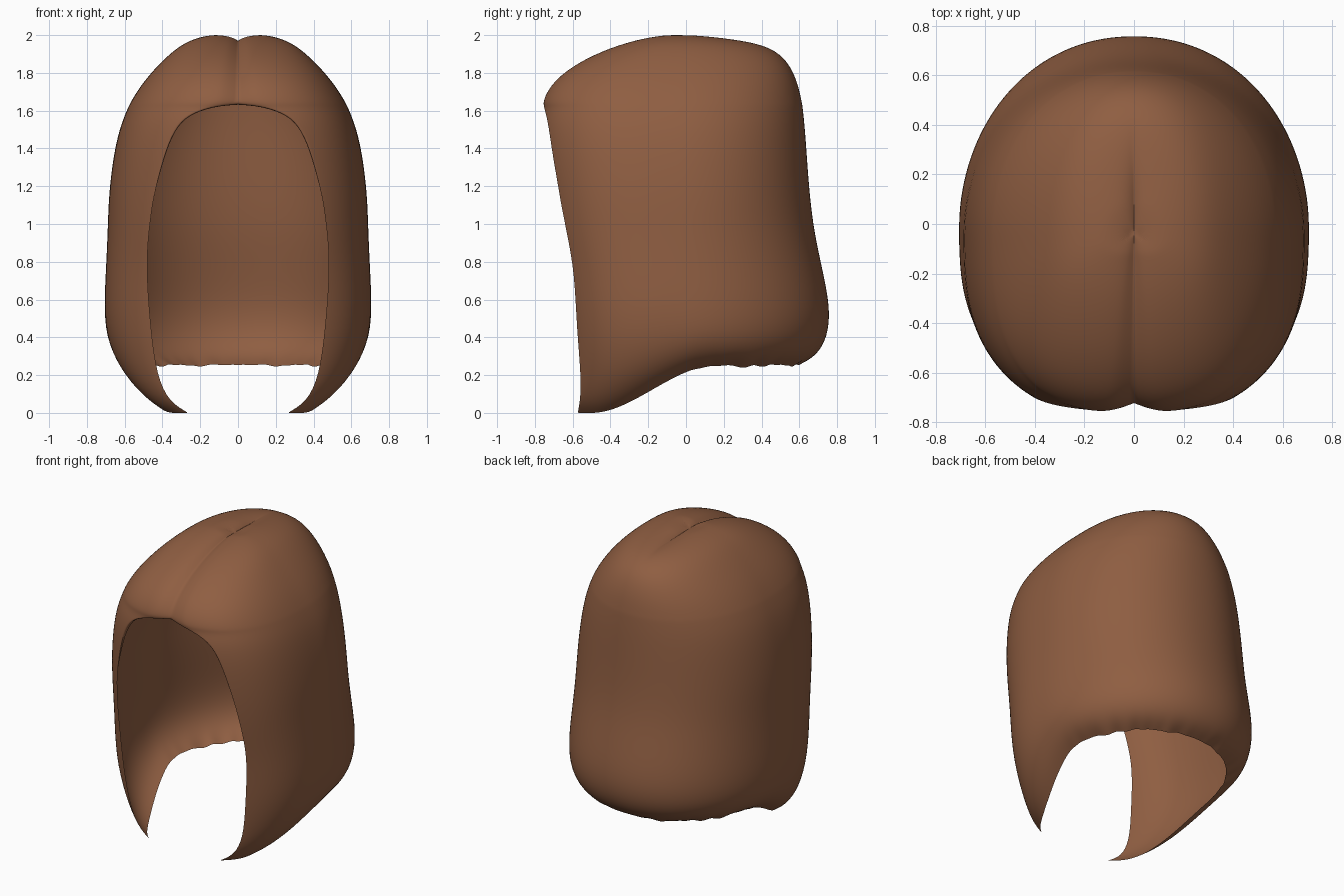
import bpy
import bmesh
import random
from math import sin, cos, asin, pi, exp
from mathutils import Vector

default_cube = bpy.data.objects.get("Cube")
if default_cube:
    bpy.data.objects.remove(default_cube)

random.seed(3)
COLUMNS = 44
CENTRE_Y = -0.05
FRONT_POWER, BACK_POWER = 2.7, 2.1

# Level sections: height, half width, front y, back y, half width of face opening
SECTIONS = [
    (2.0, .15, -.15, .12, 0), (1.985, .22, -.24, .26, 0),
    (1.95, .3, -.37, .42, 0), (1.88, .385, -.54, .525, 0),
    (1.79, .47, -.675, .575, 0), (1.71, .53, -.74, .6, 0),
    (1.645, .568, -.765, .613, 0), (1.625, .578, -.76, .617, .12),
    (1.58, .598, -.745, .622, .26), (1.5, .628, -.73, .63, .335),
    (1.36, .66, -.71, .64, .39), (1.15, .685, -.67, .655, .445),
    (.95, .69, -.63, .68, .475), (.75, .7, -.59, .725, .485),
    (.55, .712, -.578, .765, .465), (.4, .7, -.555, .75, .475),
    (.3, .64, -.56, .69, .45), (.25, .55, -.575, .6, .33),
]


def smooth_step(value):
    t = min(1, max(0, value))
    return t * t * (3 - 2 * t)


def press_parting(p):
    """Sink the surface along the centre line of the crown and fringe."""
    if p.z < 1.6:
        return p
    depth = 0.036 * exp(-abs(p.x) / 0.045) * smooth_step((0.34 - p.y) / 0.15)
    inward = (Vector((0, 0.1, 1.3)) - p).normalized()
    return p + inward * depth


def hang_locks(p):
    """Lower the hem towards the two front locks and draw them inward."""
    forward = smooth_step((0.15 - p.y) / 0.65)
    low = smooth_step((0.8 - p.z) / 0.55)
    p.z -= 0.25 * forward * low
    p.x *= 1 - 0.21 * forward * low ** 4
    return p


def section_points(z, width, front, back, opening):
    ratio = opening / width
    start = asin(ratio ** (FRONT_POWER / 2))
    reach = (CENTRE_Y - front) / (1 - ratio ** FRONT_POWER) ** (1 / FRONT_POWER)
    points = []
    for i in range(COLUMNS + 1):
        t = i / COLUMNS
        a = pi * t + start * (1 - t) ** 3
        c = cos(a)
        power = 2 / (FRONT_POWER if c > 0 else BACK_POWER)
        x = width * max(0, sin(a)) ** power
        if i == COLUMNS or (i == 0 and opening == 0):
            x = 0
        if c > 0:
            y = CENTRE_Y - reach * c ** power
        else:
            y = CENTRE_Y + (back - CENTRE_Y) * (-c) ** power
        points.append(hang_locks(press_parting(Vector((x, y, z)))))
    return points


# Half of the hair shell, lofted from crown to hem
bm = bmesh.new()
crease = bm.edges.layers.float.new("crease_edge")
z, w, f, b, o = SECTIONS[0]
rows = [section_points(z + 0.004, w * s, CENTRE_Y + (f - CENTRE_Y) * s,
                       CENTRE_Y + (b - CENTRE_Y) * s, o) for s in (0.35, 0.7)]
rows += [section_points(*section) for section in SECTIONS]

# Slightly ragged hem at the back
for p in rows[-1]:
    if p.y > 0.05:
        p.z += random.uniform(-0.012, 0.012)

grid = [[bm.verts.new(p) for p in row] for row in rows]
pole = bm.verts.new(press_parting(Vector((0, CENTRE_Y, 2.005))))
for i in range(COLUMNS):
    bm.faces.new((pole, grid[0][i], grid[0][i + 1]))
for upper, lower in zip(grid, grid[1:]):
    for i in range(COLUMNS):
        bm.faces.new((upper[i], lower[i], lower[i + 1], upper[i + 1]))

# Narrow lip turned inward around the top of the face opening
edge = [row[0] for row in grid if 1.1 < row[0].co.z < 1.66]
lip = [bm.verts.new(v.co + Vector((0, 0.003 + 0.03 * smooth_step((v.co.z - 1.1) / 0.5), 0)))
       for v in edge]
for i in range(len(edge) - 1):
    bm.faces.new((edge[i], lip[i], lip[i + 1], edge[i + 1]))

# Keep the parting line crisp
for e in bm.edges:
    if all(v.co.x == 0 and v.co.y < 0.3 and v.co.z > 1.5 for v in e.verts):
        e[crease] = 1
bmesh.ops.recalc_face_normals(bm, faces=bm.faces)
if pole.link_faces[0].normal.z < 0:
    bmesh.ops.reverse_faces(bm, faces=bm.faces)
for face in bm.faces:
    face.smooth = True

mesh = bpy.data.meshes.new("hair_shell")
bm.to_mesh(mesh)
bm.free()
hair = bpy.data.objects.new("hair_shell", mesh)
bpy.context.collection.objects.link(hair)

# Mirror the half and round it
mirror = hair.modifiers.new("Mirror", "MIRROR")
mirror.use_clip = True
mirror.merge_threshold = 0.0005
rounding = hair.modifiers.new("Rounding", "SUBSURF")
rounding.levels = rounding.render_levels = 2

# Brown hair colour
brown = bpy.data.materials.new("chestnut_brown")
brown.use_nodes = True
colour = (0.275, 0.112, 0.054, 1)
brown.diffuse_color = colour
brown.node_tree.nodes["Principled BSDF"].inputs["Base Color"].default_value = colour
mesh.materials.append(brown)
